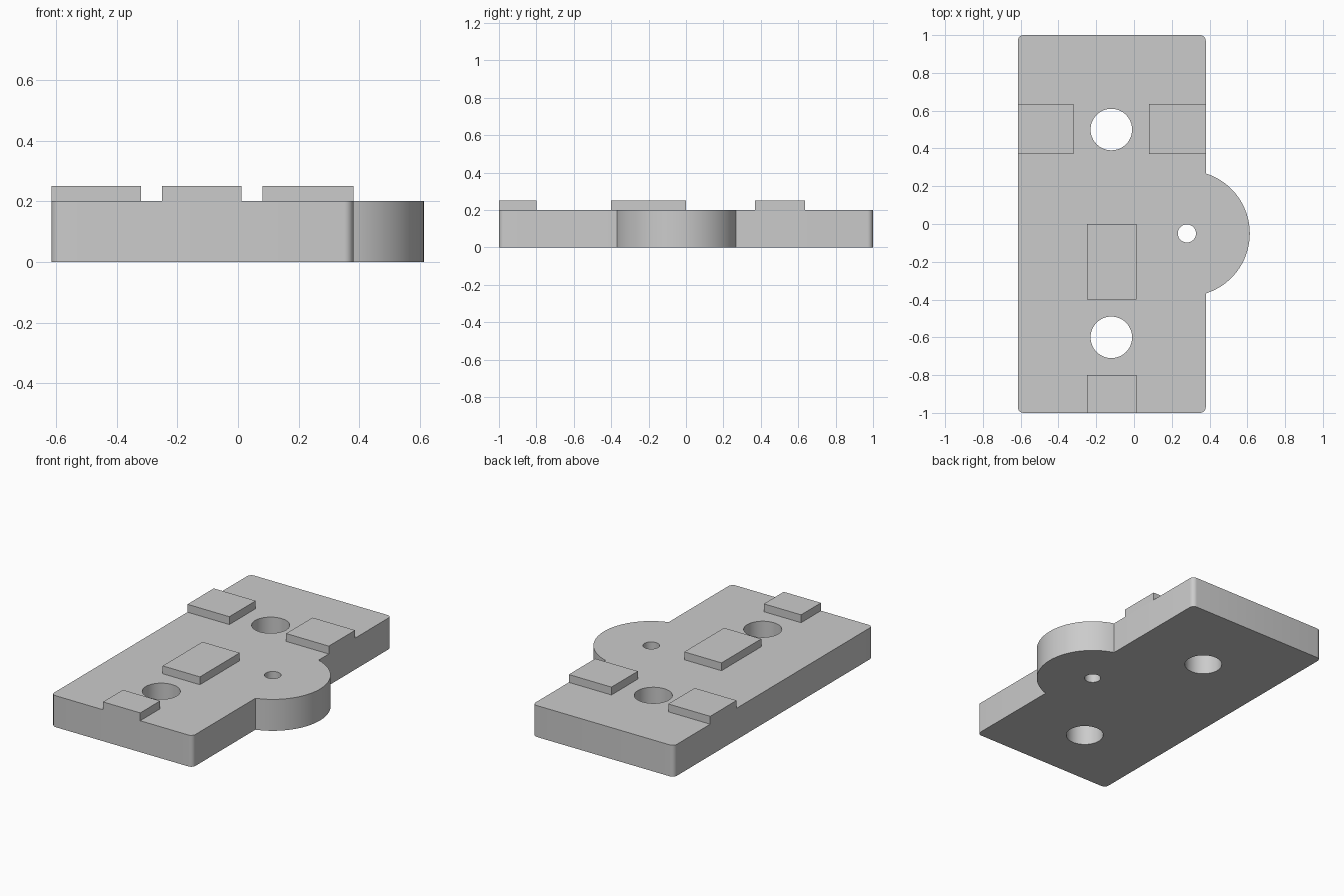
import bpy, bmesh
from math import cos, sin, pi, atan2, sqrt

if "Cube" in bpy.data.objects:
    bpy.data.objects.remove(bpy.data.objects["Cube"])

LEFT, RIGHT, FRONT, BACK = -0.615, 0.38, -1.0, 1.0
PLATE_TOP, PAD_TOP = 0.2, 0.25
LOBE_X, LOBE_Y, LOBE_R = 0.28, -0.05, 0.333
CORNER_R = 0.03

grey = bpy.data.materials.new("light grey")
grey.use_nodes = True
colour = (0.6, 0.6, 0.6, 1)
grey.diffuse_color = colour
grey.node_tree.nodes["Principled BSDF"].inputs["Base Color"].default_value = colour


def arc(cx, cy, r, start, end, steps):
    return [(cx + r * cos(start + (end - start) * i / steps),
             cy + r * sin(start + (end - start) * i / steps))
            for i in range(steps + 1)]


def extruded(name, loops, bottom, top):
    """Fill an outline with optional hole loops and extrude it upward."""
    bm = bmesh.new()
    edges = []
    for loop in loops:
        verts = [bm.verts.new((x, y, bottom)) for x, y in loop]
        edges += [bm.edges.new((verts[i - 1], verts[i])) for i in range(len(verts))]
    bmesh.ops.triangle_fill(bm, use_beauty=True, use_dissolve=False, edges=edges)
    result = bmesh.ops.extrude_face_region(bm, geom=bm.faces[:], use_keep_orig=True)
    for v in result["geom"]:
        if isinstance(v, bmesh.types.BMVert):
            v.co.z = top
    bmesh.ops.recalc_face_normals(bm, faces=bm.faces[:])
    mesh = bpy.data.meshes.new(name)
    bm.to_mesh(mesh)
    bm.free()
    mesh.materials.append(grey)
    obj = bpy.data.objects.new(name, mesh)
    bpy.context.collection.objects.link(obj)
    return obj


# Plate outline, anticlockwise: rounded corners and the round side lobe
def corner(x, y, start):
    return arc(x, y, CORNER_R, start, start + pi / 2, 6)


x0, x1 = LEFT + CORNER_R, RIGHT - CORNER_R
y0, y1 = FRONT + CORNER_R, BACK - CORNER_R
reach = RIGHT - LOBE_X
half_angle = atan2(sqrt(LOBE_R ** 2 - reach ** 2), reach)
outline = (corner(x0, y0, pi) + corner(x1, y0, 1.5 * pi)
           + arc(LOBE_X, LOBE_Y, LOBE_R, -half_angle, half_angle, 48)
           + corner(x1, y1, 0) + corner(x0, y1, pi / 2))

# Two bolt holes and a small pivot hole
holes = [arc(x, y, r, 0, 2 * pi, 48)[:-1]
         for x, y, r in ((-0.12, 0.5, 0.11), (-0.12, -0.6, 0.11),
                         (LOBE_X, LOBE_Y, 0.048))]
plate = extruded("base_plate", [outline] + holes, 0, PLATE_TOP)
bpy.ops.object.select_all(action="DESELECT")
plate.select_set(True)
bpy.context.view_layer.objects.active = plate
bpy.ops.object.shade_smooth_by_angle(angle=pi / 6)

# Raised pads
for name, xa, xb, ya, yb in (("right_pad", LEFT, -0.32, 0.37, 0.635),
                             ("left_pad", 0.08, RIGHT, 0.37, 0.635),
                             ("centre_pad", -0.25, 0.012, -0.4, 0),
                             ("front_pad", -0.25, 0.012, FRONT, -0.8)):
    extruded(name, [[(xa, ya), (xb, ya), (xb, yb), (xa, yb)]], PLATE_TOP, PAD_TOP)
